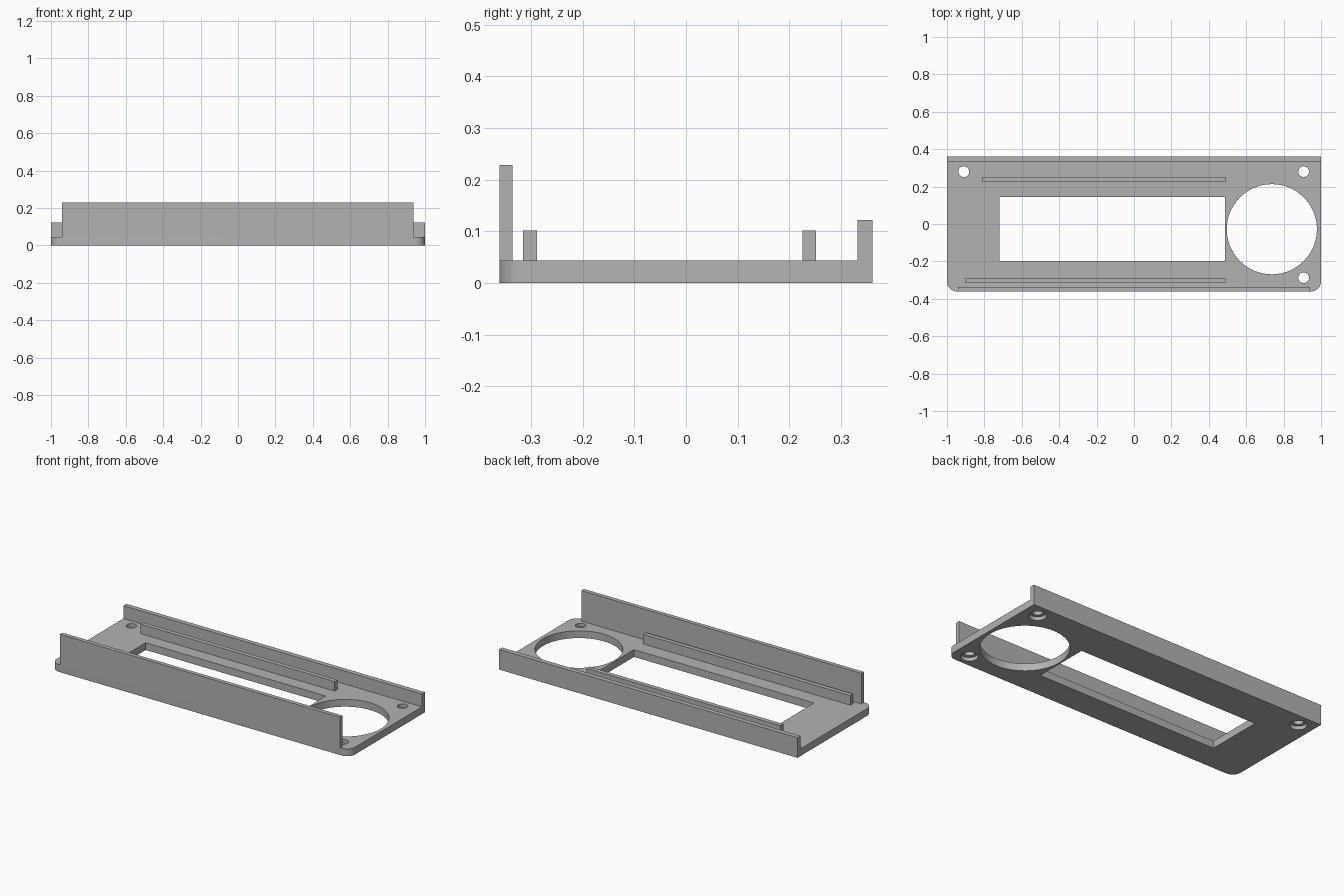
import bpy
import bmesh
from math import cos, sin, pi, radians

if "Cube" in bpy.data.objects:
    bpy.data.objects.remove(bpy.data.objects["Cube"], do_unlink=True)

GREY = (0.45, 0.45, 0.45, 1)
grey = bpy.data.materials.new("plain grey")
grey.use_nodes = True
grey.diffuse_color = GREY
grey.node_tree.nodes["Principled BSDF"].inputs["Base Color"].default_value = GREY

HALF_Y = 0.361
TOP = 0.044
CORNER = 0.055


def prism(name, outline, z0, z1):
    """Extrude a counter-clockwise outline from z0 to z1."""
    bm = bmesh.new()
    base = bm.faces.new([bm.verts.new((x, y, z0)) for x, y in outline])
    grown = bmesh.ops.extrude_face_region(bm, geom=[base])["geom"]
    verts = [g for g in grown if isinstance(g, bmesh.types.BMVert)]
    bmesh.ops.translate(bm, verts=verts, vec=(0, 0, z1 - z0))
    bmesh.ops.recalc_face_normals(bm, faces=bm.faces)
    mesh = bpy.data.meshes.new(name)
    bm.to_mesh(mesh)
    bm.free()
    mesh.materials.append(grey)
    obj = bpy.data.objects.new(name, mesh)
    bpy.context.collection.objects.link(obj)
    return obj


def box(x0, x1, y0, y1):
    return [(x0, y0), (x1, y0), (x1, y1), (x0, y1)]


def arc(cx, cy, r, start, end, n):
    return [(cx + r * cos(start + (end - start) * i / n),
             cy + r * sin(start + (end - start) * i / n)) for i in range(n + 1)]


def circle(cx, cy, r, n):
    return arc(cx, cy, r, 0, 2 * pi, n)[:-1]


# Base plate with two rounded front corners
inner = 1 - CORNER
outline = arc(-inner, CORNER - HALF_Y, CORNER, pi, 1.5 * pi, 10)
outline += arc(inner, CORNER - HALF_Y, CORNER, 1.5 * pi, 2 * pi, 10)
outline += [(1, HALF_Y), (-1, HALF_Y)]
plate = prism("base_plate", outline, 0, TOP)

# Window, round opening and counterbored screw holes
cutters = [prism("window_cutter", box(-0.72, 0.487, -0.198, 0.145), -0.1, 0.2),
           prism("round_cutter", circle(0.737, -0.028, 0.241, 72), -0.1, 0.2)]
for x, y in [(-0.91, 0.28), (0.907, 0.28), (0.907, -0.287)]:
    cutters.append(prism("screw_hole_cutter", circle(x, y, 0.029, 32), -0.1, 0.2))
    cutters.append(prism("counterbore_cutter", circle(x, y, 0.048, 32), -0.1, TOP / 2))

bpy.context.view_layer.objects.active = plate
plate.select_set(True)
for cutter in cutters:
    mod = plate.modifiers.new("cut", "BOOLEAN")
    mod.operation = "DIFFERENCE"
    mod.solver = "EXACT"
    mod.object = cutter
    bpy.ops.object.modifier_apply(modifier=mod.name)
    bpy.data.objects.remove(cutter, do_unlink=True)
bpy.ops.object.shade_smooth_by_angle(angle=radians(30))

# Outer walls
prism("front_wall", box(-0.94, 0.937, -HALF_Y, -0.336), TOP, 0.229)
prism("back_wall", box(-1, 1, 0.332, HALF_Y), TOP, 0.122)

# Inner rails beside the window
prism("front_rail", box(-0.9, 0.49, -0.315, -0.288), TOP, 0.102)
prism("back_rail", box(-0.81, 0.49, 0.225, 0.252), TOP, 0.102)
